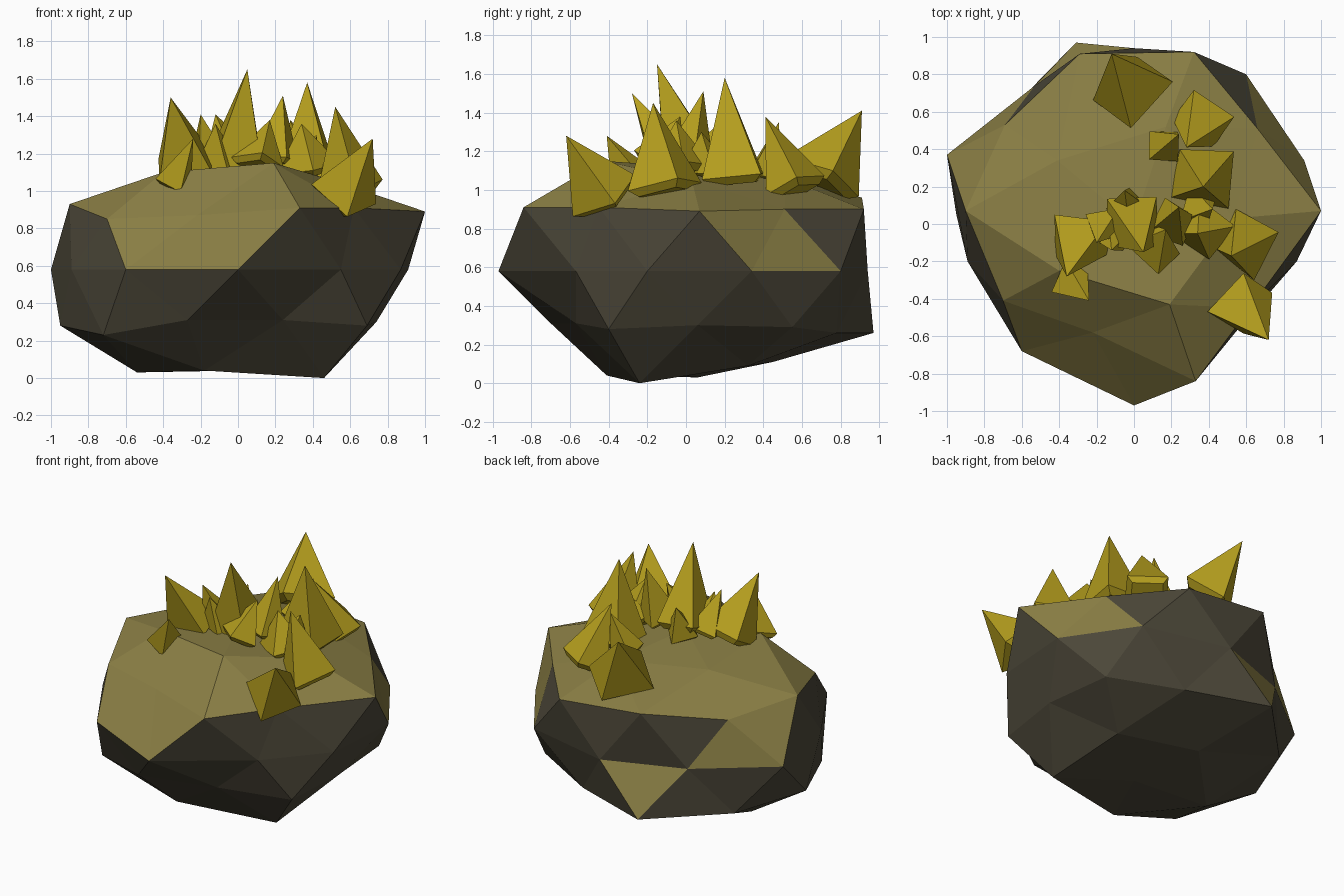
import bpy, bmesh, math, random
from mathutils import Vector

if "Cube" in bpy.data.objects:
    bpy.data.objects.remove(bpy.data.objects["Cube"])

random.seed(4)


def material(name, rgb):
    m = bpy.data.materials.new(name)
    m.diffuse_color = (*rgb, 1)
    m.use_nodes = True
    m.node_tree.nodes["Principled BSDF"].inputs["Base Color"].default_value = m.diffuse_color
    return m


stone = material("dark_stone", (0.075, 0.066, 0.042))
moss = material("mossy_stone", (0.26, 0.215, 0.06))
gold = material("golden_crystal", (0.47, 0.35, 0.013))


def make_object(name, bm, mats):
    mesh = bpy.data.meshes.new(name)
    bm.to_mesh(mesh)
    bm.free()
    for m in mats:
        mesh.materials.append(m)
    ob = bpy.data.objects.new(name, mesh)
    bpy.context.collection.objects.link(ob)
    return ob


# Boulder rings, each counter-clockwise from +x: (icosphere height, start angle, points)
rings = [
    (0.85, 0, [(.53, .03, 1.05), (.17, .52, 1.06), (-.41, .34, 1.08),
               (-.4, -.25, 1.1), (.19, -.43, 1.15)]),
    (0.48, 0, [(1, .07, .89), (.66, .51, .9), (.32, .92, .9), (-.29, .91, .96),
               (-.69, .53, .88), (-.9, .07, .93), (-.7, -.41, .85),
               (-.22, -.58, .87), (.33, -.84, .91), (.62, -.45, .91)]),
    (0.0, 18, [(.91, .34, .58), (.6, .8, .58), (0, .94, .58), (-.53, .74, .58),
               (-1, .37, .58), (-.89, -.2, .58), (-.6, -.68, .58),
               (0, -.97, .58), (.55, -.57, .58), (.87, -.2, .58)]),
    (-0.48, 0, [(.74, .06, .3), (.69, .55, .29), (.24, .78, .26), (-.31, .97, .26),
                (-.74, .53, .25), (-.95, .05, .28), (-.72, -.45, .23),
                (-.27, -.7, .31), (.24, -.57, .31), (.69, -.4, .28)]),
    (-0.85, 36, [(.4, .32, .09), (-.15, .45, .11), (-.54, .06, .03),
                 (-.18, -.41, .04), (.46, -.24, 0)]),
]


def azimuth(v):
    return math.degrees(math.atan2(v.y, v.x))


# Boulder: a subdivided icosphere pushed into shape, moss on top and on a few side faces
bm = bmesh.new()
bmesh.ops.create_icosphere(bm, subdivisions=2, radius=1)
for f in bm.faces:
    c = f.calc_center_median()
    k = round(azimuth(c) / 18) % 20
    touches_equator = any(abs(v.co.z) < 0.1 for v in f.verts)
    if c.z > 0:
        f.material_index = int(not touches_equator or k in (1, 2, 8, 9, 13, 14, 15))
    else:
        f.material_index = int(touches_equator and k == 6)
for v in bm.verts:
    d = v.co.normalized()
    if abs(d.z) > 0.95:
        v.co = (0, 0, 1.12 if d.z > 0 else 0.04)
        continue
    _, start, pts = min(rings, key=lambda r: abs(r[0] - d.z))
    v.co = pts[round((azimuth(d) - start) * len(pts) / 360) % len(pts)]
make_object("boulder", bm, [stone, moss])


# Crystal spike: irregular four-sided cone with a shallow tapered underside
def spike(i, base, tip, r, turn):
    base, tip = Vector(base), Vector(tip)
    axis = (tip - base).normalized()
    bm = bmesh.new()
    top = bm.verts.new(tip)
    upper, lower = [], []
    for k in range(4):
        a = math.radians(turn + 90 * k + random.uniform(-8, 8))
        p = Vector((math.cos(a), math.sin(a), 0))
        p = (p - axis * p.dot(axis)).normalized() * r * random.uniform(.95, 1.1)
        upper.append(bm.verts.new(base + p))
        lower.append(bm.verts.new(base + p * .75 - axis * r * .2))
    for k in range(4):
        j = (k + 1) % 4
        bm.faces.new((top, upper[k], upper[j]))
        bm.faces.new((upper[k], lower[k], lower[j], upper[j]))
    bm.faces.new(lower[::-1])
    bmesh.ops.recalc_face_normals(bm, faces=bm.faces)
    make_object(f"crystal_{i:02d}", bm, [gold])


# Large outer spikes, then the small ones clustered in the middle
large = [
    ((.57, -.42, .98), (.72, -.62, 1.28), .19, 10),
    ((.60, -.10, 1.02), (.52, -.17, 1.45), .19, 15),
    ((.37, .25, 1.07), (.37, .20, 1.58), .20, 35),
    ((0, .01, 1.16), (.05, -.15, 1.65), .19, 45),
    ((-.01, .71, 1.06), (-.12, .91, 1.41), .21, 0),
    ((.37, .56, 1.02), (.28, .41, 1.38), .17, 10),
    ((-.29, -.07, 1.13), (-.36, -.28, 1.50), .18, 45),
]
small = [
    ((.16, .42, 1.09), (.24, .48, 1.35), .11, 45),
    ((-.34, -.29, 1.06), (-.24, -.41, 1.28), .12, 30),
    ((.20, .01, 1.16), (.24, .09, 1.51), .13, 20),
    ((.11, -.13, 1.15), (.17, -.03, 1.38), .14, 0),
    ((.38, -.03, 1.12), (.34, -.05, 1.36), .17, 10),
    ((-.15, 0, 1.15), (-.20, -.10, 1.41), .12, 60),
    ((.34, .09, 1.12), (.42, .08, 1.30), .13, 30),
    ((-.04, .09, 1.14), (-.05, .18, 1.35), .11, 0),
    ((-.11, -.05, 1.15), (-.12, -.14, 1.36), .11, 20),
]
for i, s in enumerate(large + small):
    spike(i + 1, *s)
